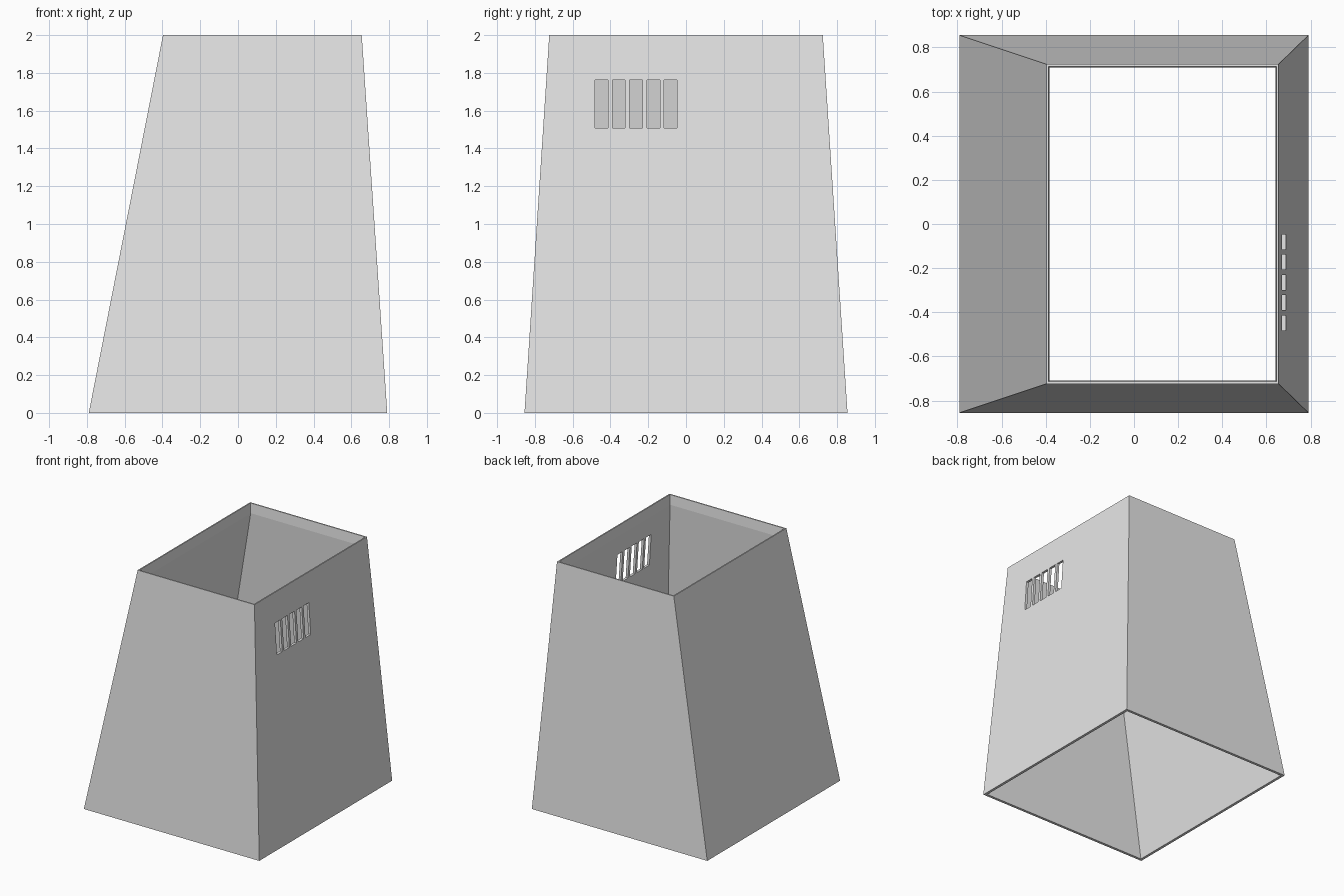
import bpy
import bmesh

cube = bpy.data.objects.get("Cube")
if cube:
    bpy.data.objects.remove(cube, do_unlink=True)

grey = bpy.data.materials.new("plain grey")
grey.use_nodes = True
grey.diffuse_color = (0.8, 0.8, 0.8, 1)
grey.node_tree.nodes["Principled BSDF"].inputs["Base Color"].default_value = (0.8, 0.8, 0.8, 1)

HEIGHT = 2.0
BASE = (-0.79, 0.79, 0.855)   # left x, right x, half depth
TOP = (-0.397, 0.655, 0.724)


def add_object(name, bm):
    bmesh.ops.recalc_face_normals(bm, faces=bm.faces)
    mesh = bpy.data.meshes.new(name)
    bm.to_mesh(mesh)
    bm.free()
    mesh.materials.append(grey)
    obj = bpy.data.objects.new(name, mesh)
    bpy.context.collection.objects.link(obj)
    return obj


def ring(bm, size, inset, z):
    x0, x1, y = size[0] + inset, size[1] - inset, size[2] - inset
    return [bm.verts.new((px, py, z))
            for px, py in ((x0, -y), (x1, -y), (x1, y), (x0, y))]


# Tapered hollow housing: outer wall, rim, upright inner lip, inner wall, bottom edge
bm = bmesh.new()
rings = [
    ring(bm, BASE, 0, 0),
    ring(bm, TOP, 0, HEIGHT),
    ring(bm, TOP, 0.01, HEIGHT),
    ring(bm, TOP, 0.015, HEIGHT - 0.08),
    ring(bm, BASE, 0.022, 0),
]
for a, b in zip(rings, rings[1:] + rings[:1]):
    for i in range(4):
        j = (i + 1) % 4
        bm.faces.new((a[i], a[j], b[j], b[i]))
housing = add_object("tapered_housing", bm)

# Row of five upright vent slots through the side wall
bm = bmesh.new()
for i in range(5):
    box = bmesh.ops.create_cube(bm, size=1)["verts"]
    bmesh.ops.scale(bm, vec=(0.3, 0.068, 0.255), verts=box)
    bmesh.ops.translate(bm, vec=(0.68, -0.448 + 0.0917 * i, 1.635), verts=box)
cutter = add_object("vent_slot_cutter", bm)
cutter.hide_render = True
cutter.hide_viewport = True

cut = housing.modifiers.new("vent slots", "BOOLEAN")
cut.operation = "DIFFERENCE"
cut.solver = "EXACT"
cut.object = cutter
